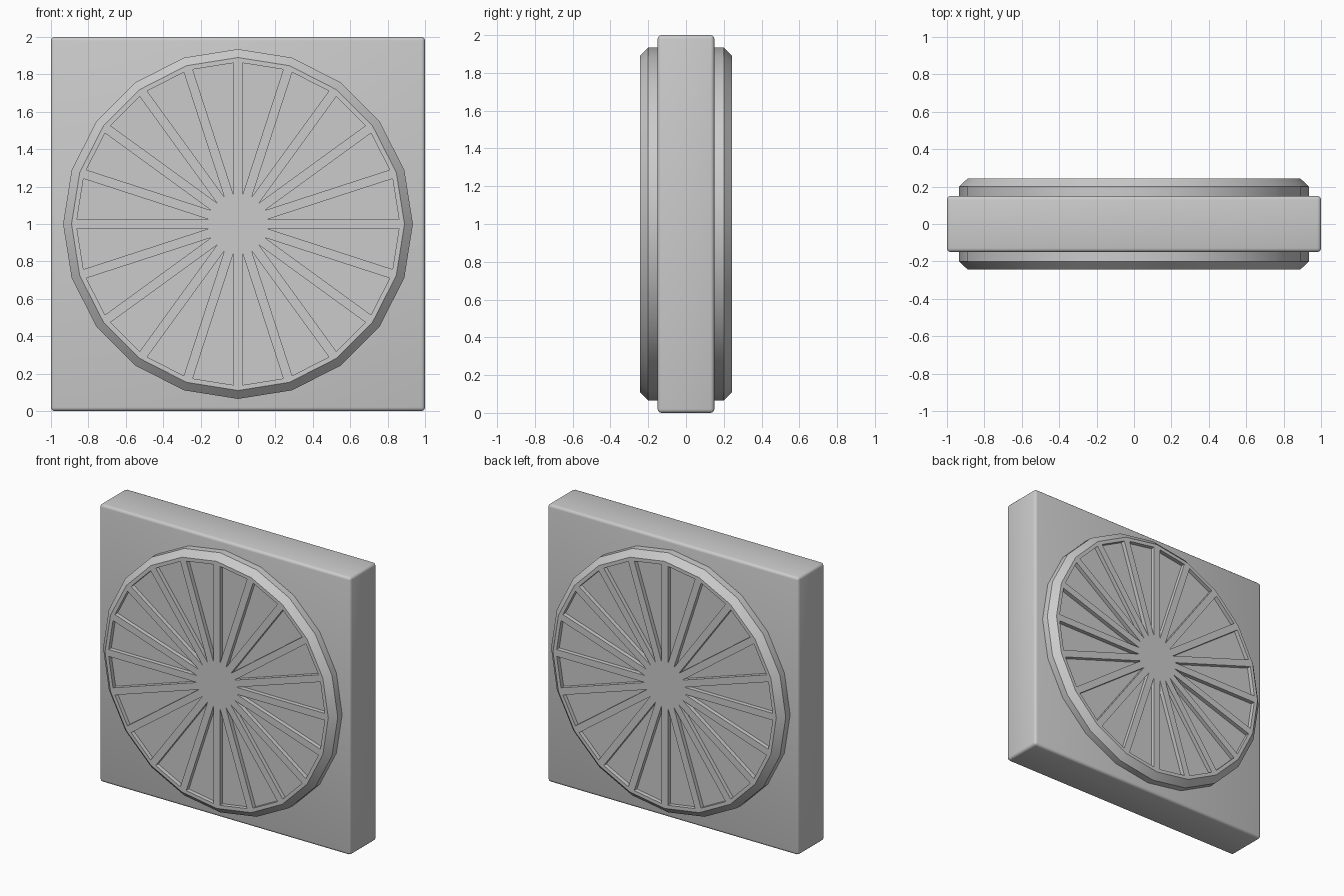
import bpy, bmesh
from math import sin, cos, tau, pi, radians
from mathutils import Matrix

if "Cube" in bpy.data.objects:
    bpy.data.objects.remove(bpy.data.objects["Cube"])

SIDES = 20


def finish(name, bm):
    bmesh.ops.recalc_face_normals(bm, faces=bm.faces)
    mesh = bpy.data.meshes.new(name)
    bm.to_mesh(mesh)
    bm.free()
    ob = bpy.data.objects.new(name, mesh)
    bpy.context.collection.objects.link(ob)
    bpy.ops.object.select_all(action='DESELECT')
    ob.select_set(True)
    bpy.context.view_layer.objects.active = ob
    bpy.ops.object.shade_smooth_by_angle(angle=radians(30))
    return ob


# Square slab with softly rounded edges
bm = bmesh.new()
bmesh.ops.create_cube(bm, size=1, matrix=Matrix.Translation((0, 0, 1)) @ Matrix.Diagonal((2, 0.3, 2, 1)))
bmesh.ops.bevel(bm, geom=bm.edges[:], offset=0.02, segments=3, profile=0.5, affect='EDGES')
finish("square_slab", bm)


# Chamfered disc with recessed wedge panels, one for each face of the slab
def spoked_disc(name, turn):
    bm = bmesh.new()
    rings = []
    for r, y in ((0.935, -0.14), (0.935, -0.2), (0.89, -0.243)):
        rings.append([bm.verts.new((r * cos(tau * i / SIDES), y, r * sin(tau * i / SIDES)))
                      for i in range(SIDES)])
    hub = bm.verts.new((0, -0.243, 0))
    bm.faces.new(rings[0])
    panels = []
    for i in range(SIDES):
        j = (i + 1) % SIDES
        for a, b in zip(rings, rings[1:]):
            bm.faces.new((a[i], a[j], b[j], b[i]))
        panels.append(bm.faces.new((rings[-1][i], rings[-1][j], hub)))
    bmesh.ops.recalc_face_normals(bm, faces=bm.faces)
    bmesh.ops.inset_individual(bm, faces=panels, thickness=0.025, use_even_offset=True)
    # Push the inset wedges straight in, with upright walls
    walls = bmesh.ops.extrude_discrete_faces(bm, faces=panels)
    for f in walls["faces"]:
        bmesh.ops.translate(bm, verts=f.verts[:], vec=(0, 0.03, 0))
    bm.transform(Matrix.Translation((0, 0, 1)) @ Matrix.Rotation(turn, 4, 'Z'))
    finish(name, bm)


spoked_disc("front_spoked_disc", 0)
spoked_disc("back_spoked_disc", pi)
